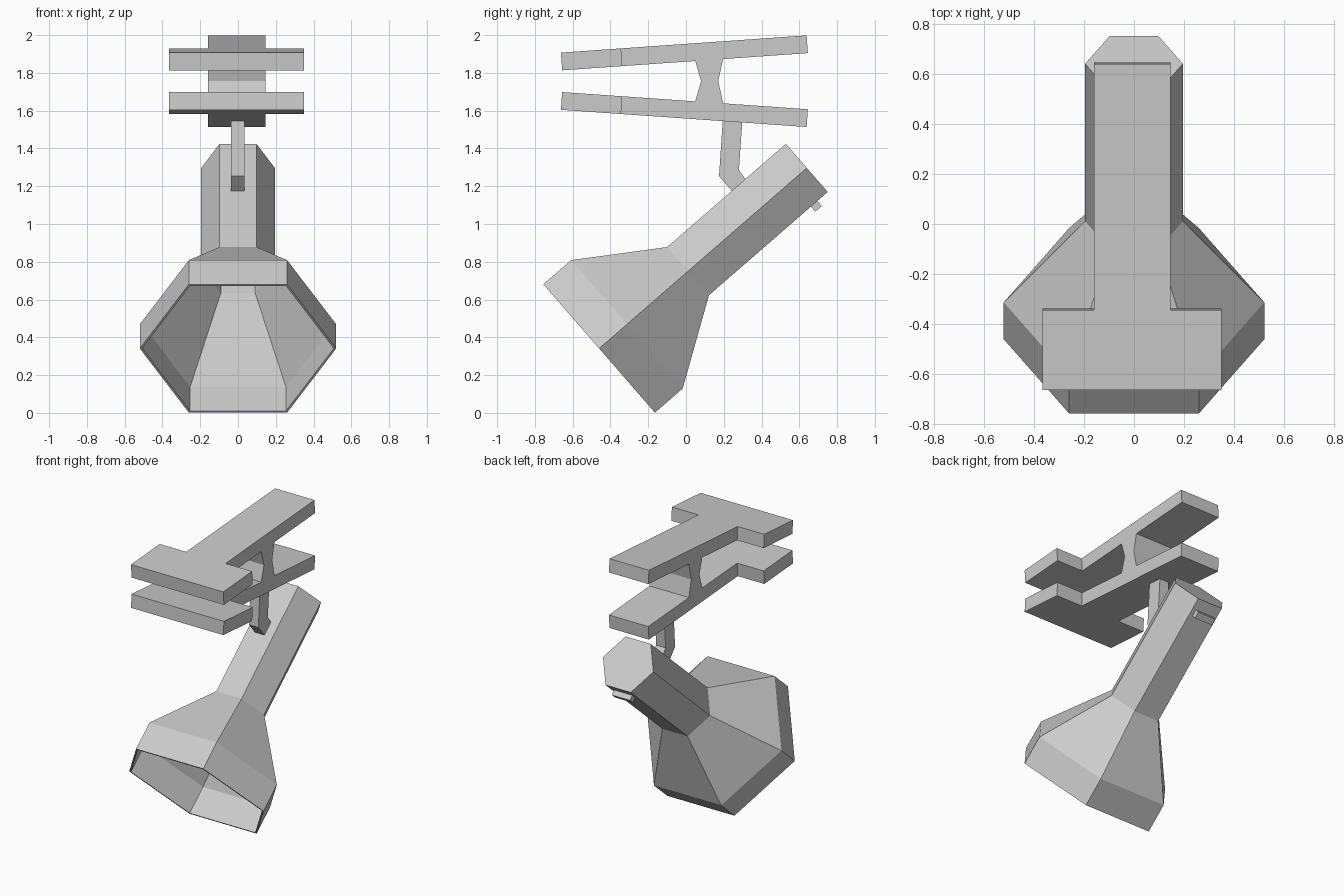
import bpy, bmesh
from math import cos, sin, pi, radians
from mathutils import Matrix

if "Cube" in bpy.data.objects:
    bpy.data.objects.remove(bpy.data.objects["Cube"])


def finish(name, bm, matrix=Matrix.Identity(4)):
    bmesh.ops.recalc_face_normals(bm, faces=bm.faces)
    mesh = bpy.data.meshes.new(name)
    bm.to_mesh(mesh)
    bm.free()
    obj = bpy.data.objects.new(name, mesh)
    obj.matrix_world = matrix
    bpy.context.collection.objects.link(obj)
    return obj


def prism(name, outline, depth, matrix=Matrix.Identity(4)):
    """Close a 3D outline and sweep it along the depth vector."""
    bm = bmesh.new()
    face = bm.faces.new([bm.verts.new(p) for p in outline])
    swept = bmesh.ops.extrude_face_region(bm, geom=[face])["geom"]
    verts = [g for g in swept if isinstance(g, bmesh.types.BMVert)]
    bmesh.ops.translate(bm, verts=verts, vec=depth)
    return finish(name, bm, matrix)


def side_prism(name, yz, x0, x1, matrix=Matrix.Identity(4)):
    return prism(name, [(x0, y, z) for y, z in yz], (x1 - x0, 0, 0), matrix)


# Tilted frame of the lamp: origin at the mouth, local y runs to the back end
LAMP = Matrix.Translation((0, -0.46, 0.341)) @ Matrix.Rotation(radians(41), 4, 'X')

# Hexagonal lamp shell: outer skin, rim, then inner skin (distance, radius)
profile = [(1.457, 0.195), (0.624, 0.195), (0.195, 0.52), (0, 0.52),
           (0, 0.507), (0.195, 0.507), (0.628, 0.182), (1.44, 0.182)]
bm = bmesh.new()
rings = [[bm.verts.new((r * cos(i * pi / 3), s, r * sin(i * pi / 3)))
          for i in range(6)] for s, r in profile]
for a, b in zip(rings, rings[1:]):
    for i in range(6):
        j = (i + 1) % 6
        bm.faces.new((a[i], a[j], b[j], b[i]))
bm.faces.new(rings[0])
bm.faces.new(rings[-1])
finish("lamp_shell", bm, LAMP)

# Small switch block under the back end of the tube
side_prism("switch_block", [(1.339, -0.205), (1.384, -0.205),
                            (1.384, -0.16), (1.339, -0.16)], -0.07, 0.07, LAMP)

# Bent arm between clamp and lamp
side_prism("bracket_arm", [(0.196, 1.57), (0.175, 1.254), (0.246, 1.171),
                           (0.325, 1.224), (0.28, 1.286), (0.30, 1.57)],
           -0.038, 0.035)

# Two T-shaped clamp plates, mirrored about mid height
CX = -0.0075
half = [(0.3575, -0.652), (0.3575, -0.333), (0.1525, -0.333), (0.1525, 0.652)]
tee = half + [(-x, y) for x, y in reversed(half)]
for name, side in (("upper_plate", 1), ("lower_plate", -1)):
    frame = (Matrix.Translation((CX, -0.0085, 1.756 + side * 0.15))
             @ Matrix.Rotation(side * radians(4), 4, 'X'))
    prism(name, [(x, y, -0.047) for x, y in tee], (0, 0, 0.094), frame)

# Waisted block joining the plates
side_prism("clamp_pivot", [(0.044, 1.88), (0.08, 1.757), (0.044, 1.632),
                           (0.2, 1.622), (0.171, 1.757), (0.2, 1.89)],
           CX - 0.1525, CX + 0.1525)
